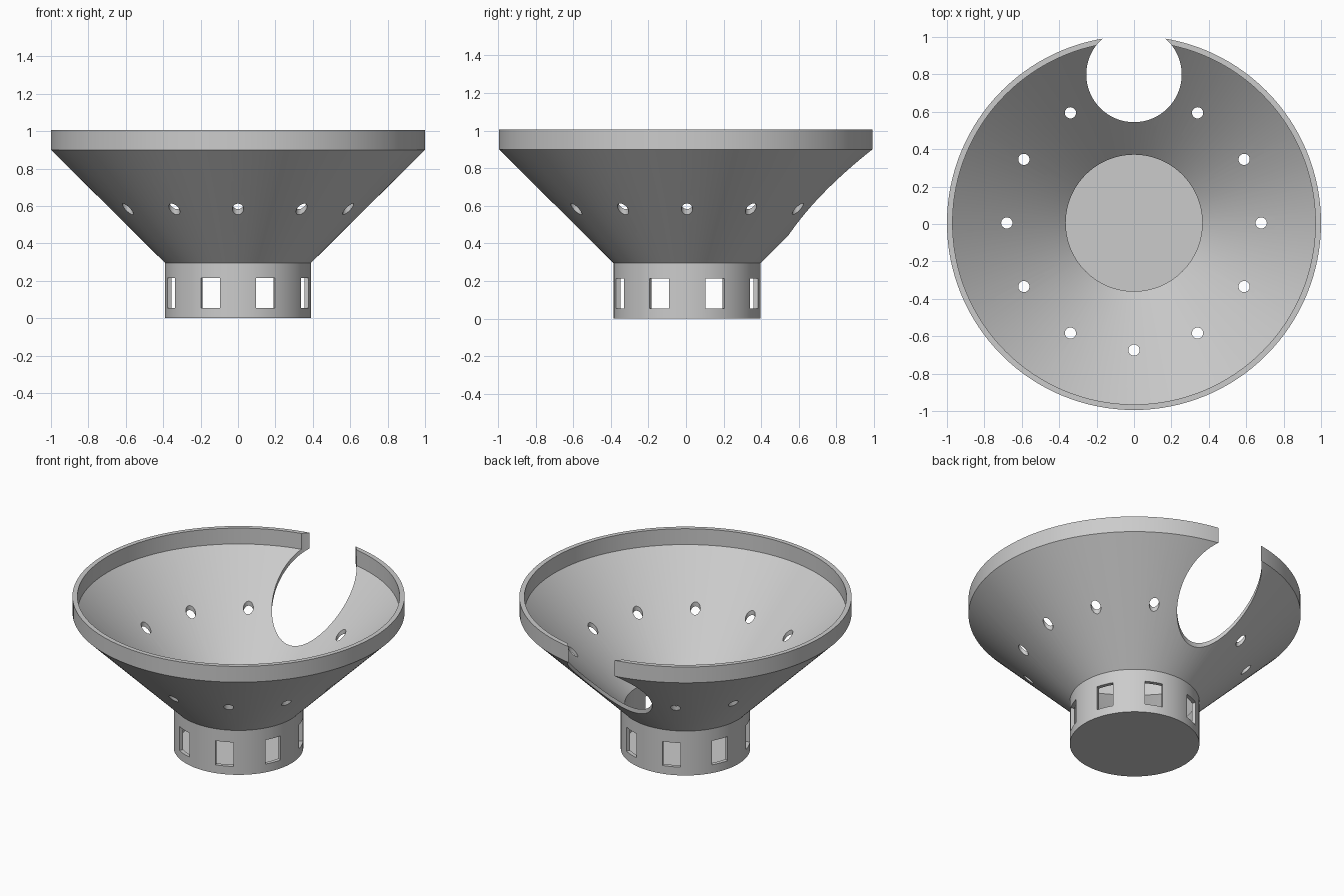
import bpy, bmesh, math
from mathutils import Matrix, Vector

cube = bpy.data.objects.get("Cube")
if cube:
    bpy.data.objects.remove(cube, do_unlink=True)

CENTRE = Vector((0, 0.0055, 0))
SEGMENTS = 128

grey = bpy.data.materials.new("plain_grey")
grey.use_nodes = True
colour = (0.6, 0.6, 0.6, 1)
grey.diffuse_color = colour
grey.node_tree.nodes["Principled BSDF"].inputs["Base Color"].default_value = colour


def make_object(name, bm):
    bmesh.ops.recalc_face_normals(bm, faces=bm.faces)
    mesh = bpy.data.meshes.new(name)
    bm.to_mesh(mesh)
    bm.free()
    mesh.materials.append(grey)
    obj = bpy.data.objects.new(name, mesh)
    bpy.context.collection.objects.link(obj)
    return obj


def lathe(name, profile):
    """Revolve (radius, height) points around the vertical axis."""
    bm = bmesh.new()
    verts = [bm.verts.new((r, 0, z)) for r, z in profile]
    edges = [bm.edges.new(pair) for pair in zip(verts, verts[1:])]
    bmesh.ops.spin(bm, geom=verts + edges, cent=(0, 0, 0), axis=(0, 0, 1),
                   angle=math.tau, steps=SEGMENTS, use_merge=True)
    bmesh.ops.remove_doubles(bm, verts=bm.verts, dist=0.0001)
    bmesh.ops.translate(bm, verts=bm.verts, vec=CENTRE)
    return make_object(name, bm)


def add_cylinder(bm, angle, distance, radius, bottom, top, sides):
    place = Vector((distance * math.cos(angle), distance * math.sin(angle), (bottom + top) / 2))
    bmesh.ops.create_cone(bm, cap_ends=True, segments=sides, radius1=radius, radius2=radius,
                          depth=top - bottom, matrix=Matrix.Translation(CENTRE + place))


def add_window(bm, angle):
    turn = Matrix.Rotation(angle, 4, "Z")
    shape = Matrix.Translation((0.38, 0, 0.135)) @ Matrix.Diagonal((0.12, 0.11, 0.16, 1))
    bmesh.ops.create_cube(bm, size=1, matrix=Matrix.Translation(CENTRE) @ turn @ shape)


# Funnel bowl with its rim, and the hollow base cup below it
bowl = lathe("funnel_bowl", [
    (0, 0), (0.39, 0), (0.39, 0.295), (1, 0.9), (1, 1.005),
    (0.97, 1.005), (0.97, 0.9), (0.365, 0.3), (0.365, 0.03), (0, 0.03)])

# Cutters: rim notch at the back, ring of drain holes, ring of base windows
cuts = bmesh.new()
add_cylinder(cuts, math.pi / 2, 0.794, 0.255, 0.35, 1.2, 96)
for i in range(12):
    if i != 3:  # the notch takes this place
        add_cylinder(cuts, i * math.tau / 12, 0.68, 0.03, 0.4, 0.8, 24)
for i in range(8):
    add_window(cuts, (i + 0.5) * math.tau / 8)
cutter = make_object("opening_cutter", cuts)
cutter.hide_render = True

# Cut the openings, then keep the result as the bowl's mesh
cut = bowl.modifiers.new("openings", "BOOLEAN")
cut.operation = "DIFFERENCE"
cut.solver = "EXACT"
cut.object = cutter
bpy.ops.object.select_all(action="DESELECT")
bpy.context.view_layer.objects.active = bowl
bowl.select_set(True)
bpy.ops.object.modifier_apply(modifier=cut.name)
bpy.data.objects.remove(cutter, do_unlink=True)
bpy.ops.object.shade_smooth_by_angle(angle=math.radians(30))
